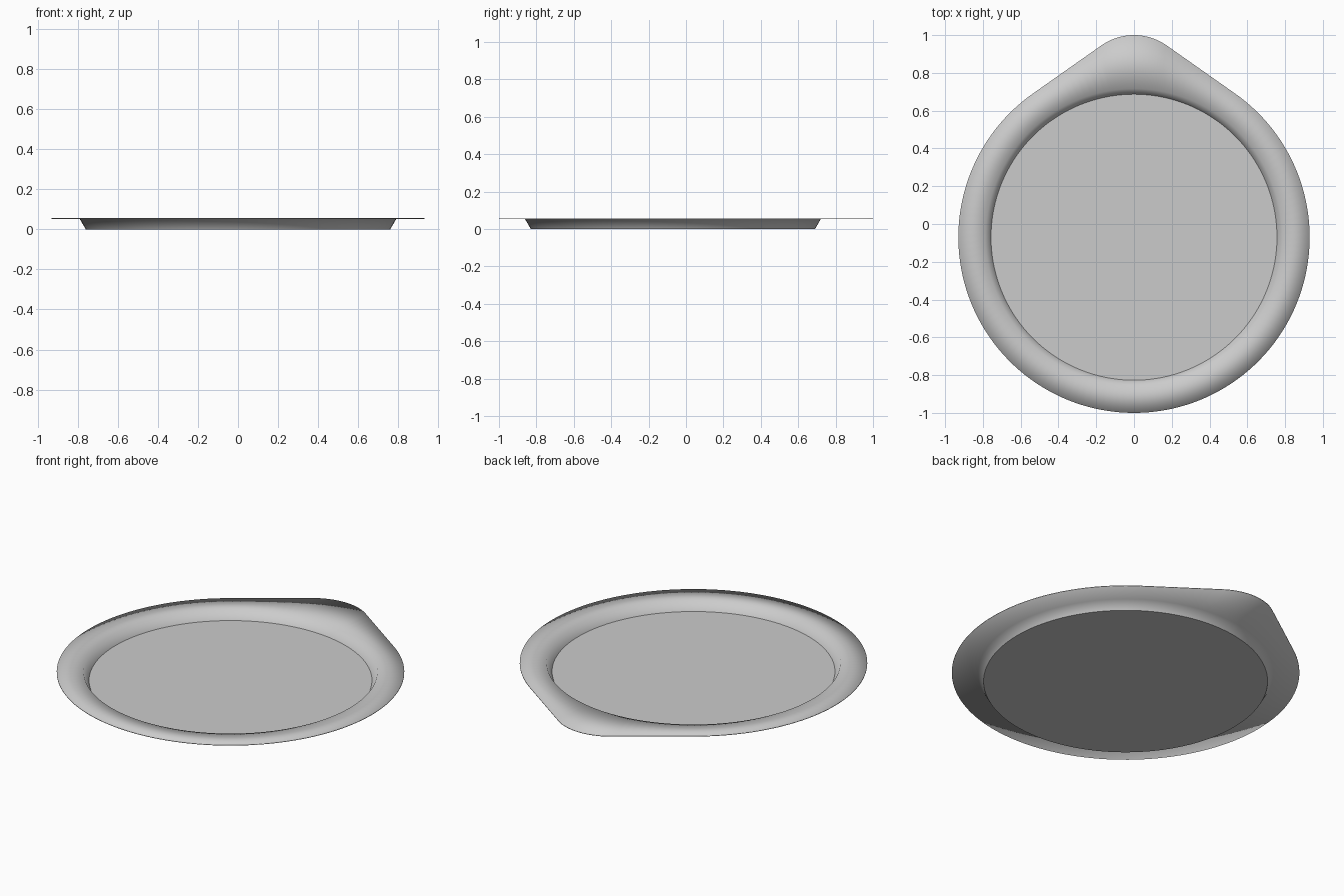
import bpy, bmesh, math

if "Cube" in bpy.data.objects:
    bpy.data.objects.remove(bpy.data.objects["Cube"])

CY = -0.07                 # centre of the round tray in y
R, TIP = 0.93, 0.30        # rim radius, tab tip radius
RIM_TOP, THICK = 0.056, 0.004

# Angle at which the straight tab sides touch both circles
tip_y = 1.0 - TIP
touch = math.asin((R - TIP) / (tip_y - CY))


def arc(cy, r, a0, a1, n):
    return [(r * math.cos(a0 + (a1 - a0) * i / n),
             cy + r * math.sin(a0 + (a1 - a0) * i / n)) for i in range(n + 1)]


def straight(p, q, n):
    return [(p[0] + (q[0] - p[0]) * i / n, p[1] + (q[1] - p[1]) * i / n)
            for i in range(1, n)]


# Outer outline: tab tip, straight side, large round, straight side
tip = arc(tip_y, TIP, touch, math.pi - touch, 20)
body = arc(CY, R, math.pi - touch, 2 * math.pi + touch, 120)
outline = tip + straight(tip[-1], body[0], 10) + body + straight(body[-1], tip[0], 10)
angles = [math.atan2(y - CY, x) for x, y in outline]

bm = bmesh.new()


def ring(z, radius=None):
    if radius is None:
        return [bm.verts.new((x, y, z)) for x, y in outline]
    return [bm.verts.new((radius * math.cos(a), CY + radius * math.sin(a), z))
            for a in angles]


# Rings from the upper floor, out over the rim, and back to the underside
rings = [ring(THICK, 0.757), ring(RIM_TOP, 0.786), ring(RIM_TOP),
         ring(RIM_TOP - THICK), ring(RIM_TOP - THICK, 0.79), ring(0.0, 0.76)]
n = len(outline)
for a, b in zip(rings, rings[1:]):
    for i in range(n):
        j = (i + 1) % n
        bm.faces.new((a[i], b[i], b[j], a[j])).smooth = True

# Flat floor and underside with crisp borders
for loop in (rings[0], rings[-1]):
    floor = bm.faces.new(loop)
    for e in floor.edges:
        e.smooth = False
bmesh.ops.recalc_face_normals(bm, faces=bm.faces)

mesh = bpy.data.meshes.new("round_tray")
bm.to_mesh(mesh)
bm.free()
tray = bpy.data.objects.new("round_tray", mesh)
bpy.context.collection.objects.link(tray)
